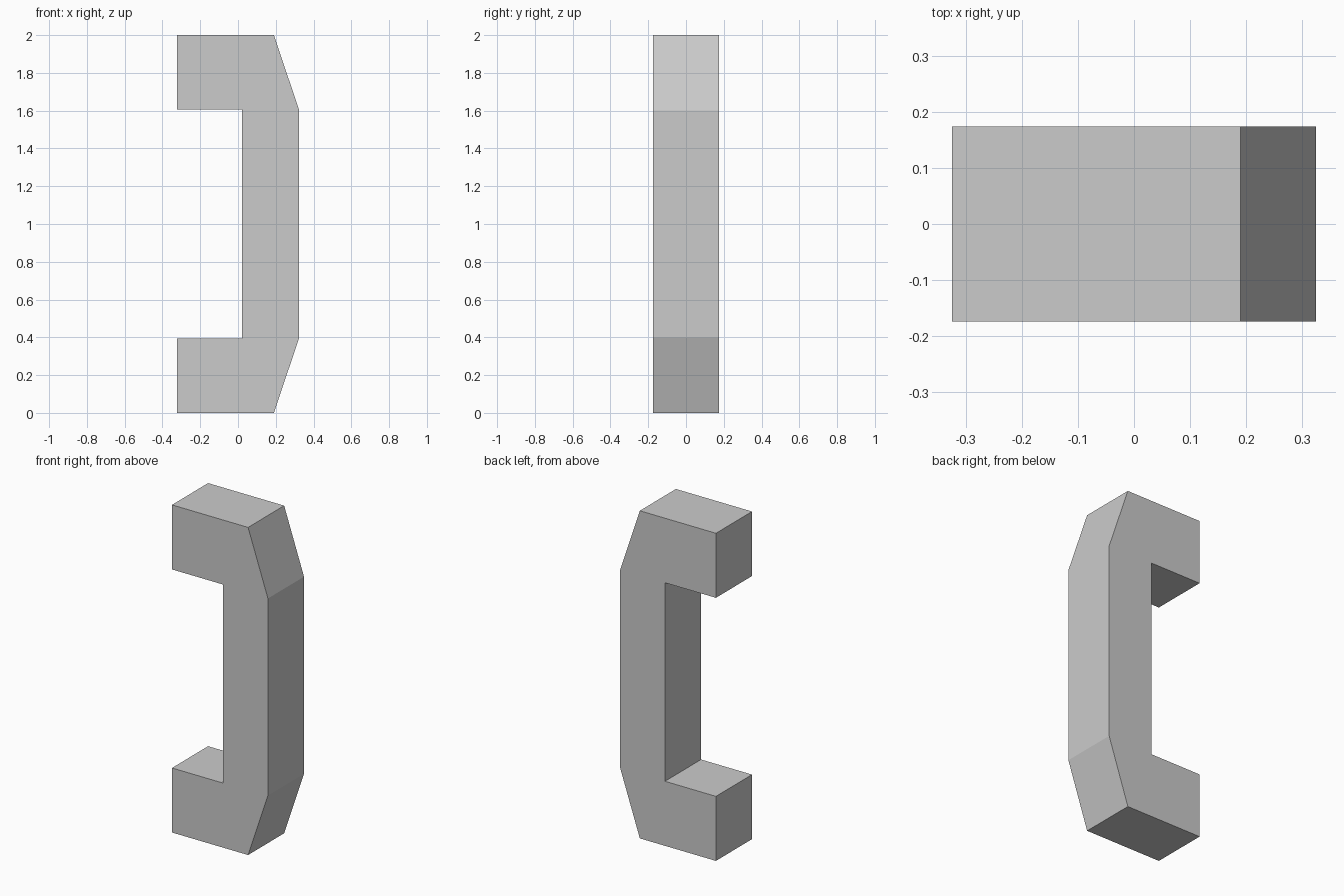
import bpy, bmesh

if "Cube" in bpy.data.objects:
    bpy.data.objects.remove(bpy.data.objects["Cube"])

HALF_DEPTH = 0.174
MID_Z = 1.0

# Upper half of the side profile (x, z), from the inner grip to the outer grip
upper = [(0.02, 1.606), (-0.324, 1.606), (-0.324, 2.0), (0.19, 2.0), (0.324, 1.602)]
# Mirror about mid height to close the bracket outline
profile = upper + [(x, 2 * MID_Z - z) for x, z in reversed(upper)]

# Extrude the outline through the depth
bm = bmesh.new()
face = bm.faces.new([bm.verts.new((x, -HALF_DEPTH, z)) for x, z in profile])
ext = bmesh.ops.extrude_face_region(bm, geom=[face], use_keep_orig=True)
verts = [g for g in ext["geom"] if isinstance(g, bmesh.types.BMVert)]
bmesh.ops.translate(bm, verts=verts, vec=(0, 2 * HALF_DEPTH, 0))
bmesh.ops.recalc_face_normals(bm, faces=bm.faces)

# Pull handle object
mesh = bpy.data.meshes.new("pull_handle")
bm.to_mesh(mesh)
bm.free()
handle = bpy.data.objects.new("pull_handle", mesh)
bpy.context.collection.objects.link(handle)
